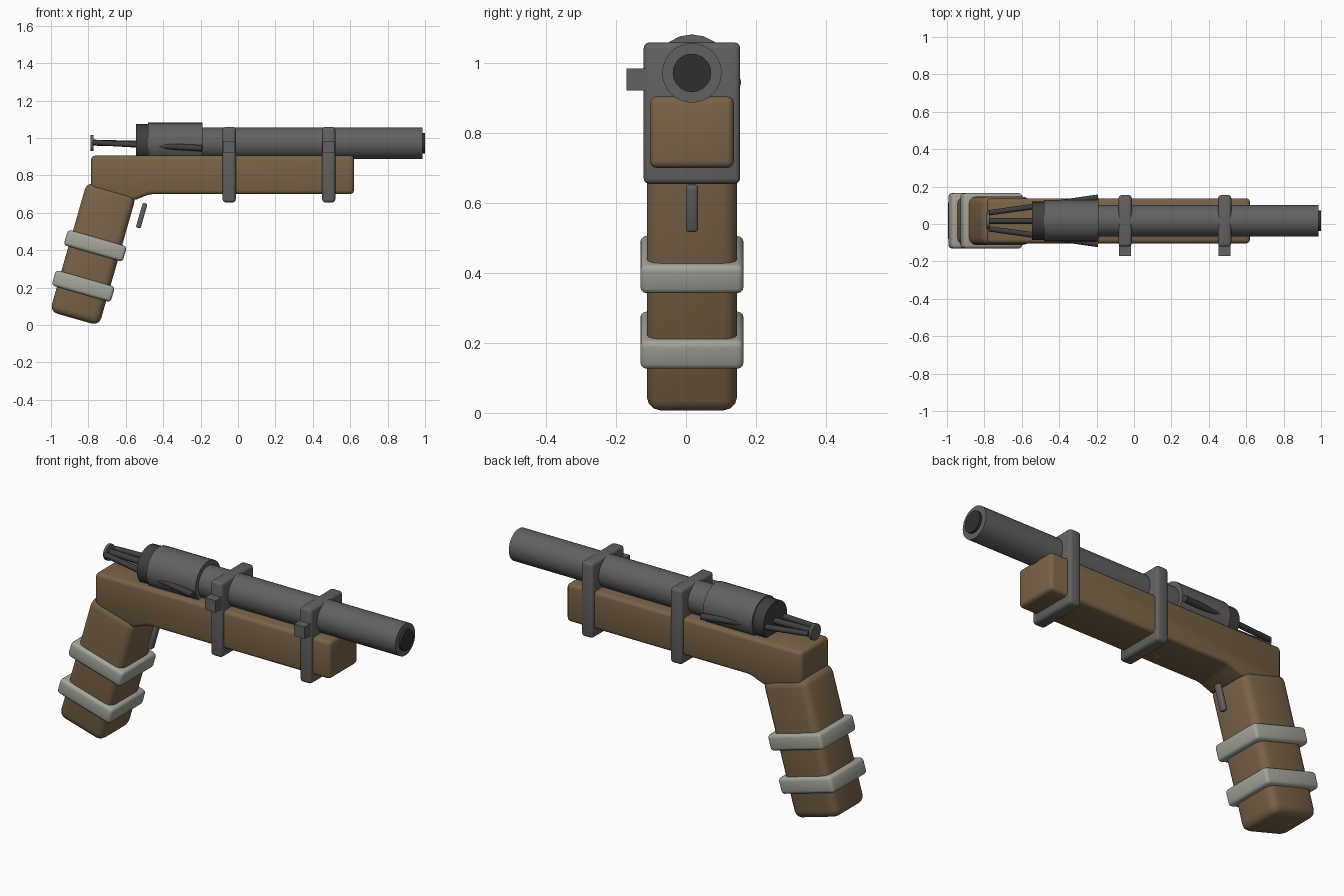
import bpy, bmesh, math
from mathutils import Vector

if "Cube" in bpy.data.objects:
    bpy.data.objects.remove(bpy.data.objects["Cube"])

CY, AXIS = 0.017, 0.972          # centre plane and barrel height
TILT = math.radians(16)          # rake of the grip


def mat(name, r, g, b):
    m = bpy.data.materials.new(name)
    m.diffuse_color = (r, g, b, 1)
    m.use_nodes = True
    m.node_tree.nodes["Principled BSDF"].inputs["Base Color"].default_value = m.diffuse_color
    return m


WOOD = mat("wood brown", 0.19, 0.125, 0.067)
STEEL = mat("steel grey", 0.122, 0.12, 0.116)
DARK = mat("dark steel", 0.05, 0.05, 0.05)
BORE = mat("bore black", 0.03, 0.03, 0.03)
WRAP = mat("pale wrap", 0.37, 0.38, 0.33)


def finish(name, bm, material, bevel=0, segs=3, angle=40):
    bmesh.ops.recalc_face_normals(bm, faces=bm.faces)
    if bevel:
        bmesh.ops.bevel(bm, geom=list(bm.edges), offset=bevel, segments=segs,
                        profile=0.5, affect='EDGES')
    me = bpy.data.meshes.new(name)
    bm.to_mesh(me)
    bm.free()
    me.materials.append(material)
    ob = bpy.data.objects.new(name, me)
    bpy.context.collection.objects.link(ob)
    bpy.ops.object.select_all(action='DESELECT')
    ob.select_set(True)
    bpy.context.view_layer.objects.active = ob
    bpy.ops.object.shade_smooth_by_angle(angle=math.radians(angle))
    return ob


def box(name, loc, size, material, bevel=0, tilt=0):
    bm = bmesh.new()
    bmesh.ops.create_cube(bm, size=1)
    bmesh.ops.scale(bm, vec=size, verts=bm.verts)
    ob = finish(name, bm, material, bevel)
    ob.location = loc
    ob.rotation_euler = (0, tilt, 0)
    return ob


def rod(name, a, b, r, material, sides=32, r2=None):
    a, b = Vector(a), Vector(b)
    bm = bmesh.new()
    bmesh.ops.create_cone(bm, cap_ends=True, segments=sides, radius1=r,
                          radius2=r if r2 is None else r2, depth=(b - a).length)
    ob = finish(name, bm, material)
    ob.location = (a + b) / 2
    ob.rotation_euler = (b - a).to_track_quat('Z', 'Y').to_euler()
    return ob


# wooden stock from a side profile
bm = bmesh.new()
profile = [(-0.785, 0.905), (0.62, 0.905), (0.62, 0.70), (-0.47, 0.70),
           (-0.56, 0.665), (-0.785, 0.73)]
face = bm.faces.new([bm.verts.new((x, CY - 0.12, z)) for x, z in profile])
ext = bmesh.ops.extrude_face_region(bm, geom=[face])
bmesh.ops.translate(bm, vec=(0, 0.24, 0),
                    verts=[v for v in ext["geom"] if isinstance(v, bmesh.types.BMVert)])
finish("stock", bm, WOOD, 0.02)

# raked grip with two wraps
box("grip", (-0.775, CY, 0.381), (0.274, 0.258, 0.722), WOOD, 0.04, TILT)
for i, (x, z) in enumerate([(-0.763, 0.424), (-0.827, 0.208)]):
    box(f"grip_wrap_{i + 1}", (x, CY, z), (0.328, 0.295, 0.086), WRAP, 0.018, TILT)

# trigger
box("trigger", (-0.515, CY, 0.585), (0.026, 0.035, 0.138), STEEL, 0.009, TILT)

# barrel and muzzle
rod("barrel", (-0.3, CY, AXIS), (0.987, CY, AXIS), 0.085, STEEL)
rod("muzzle_bore", (0.9, CY, AXIS), (1.0, CY, AXIS), 0.055, BORE, 20)

# receiver and rear collar
rod("receiver", (-0.482, CY, AXIS), (-0.19, CY, AXIS), 0.11, STEEL, 20)
rod("rear_collar", (-0.545, CY, AXIS), (-0.482, CY, AXIS), 0.102, DARK, 20)

# striker rods spreading forward through the receiver, with an end disc
for side, name in ((1, "left"), (-1, "right")):
    rod(f"striker_rod_{name}", (-0.775, CY + side * 0.043, 0.976),
        (-0.192, CY + side * 0.124, 0.945), 0.014, DARK, 12, 0.017)
rod("striker_rod_middle", (-0.78, CY, 0.975), (-0.5, CY, 0.968), 0.016, DARK, 12)
rod("striker_disc", (-0.788, CY, 0.972), (-0.773, CY, 0.972), 0.043, STEEL, 16)

# clamps with side screws
for i, x in enumerate((-0.047, 0.485)):
    box(f"clamp_{i + 1}", (x, CY, 0.857), (0.07, 0.276, 0.404), STEEL, 0.016)
    box(f"clamp_screw_{i + 1}", (x, -0.14, 0.953), (0.064, 0.06, 0.064), STEEL)
